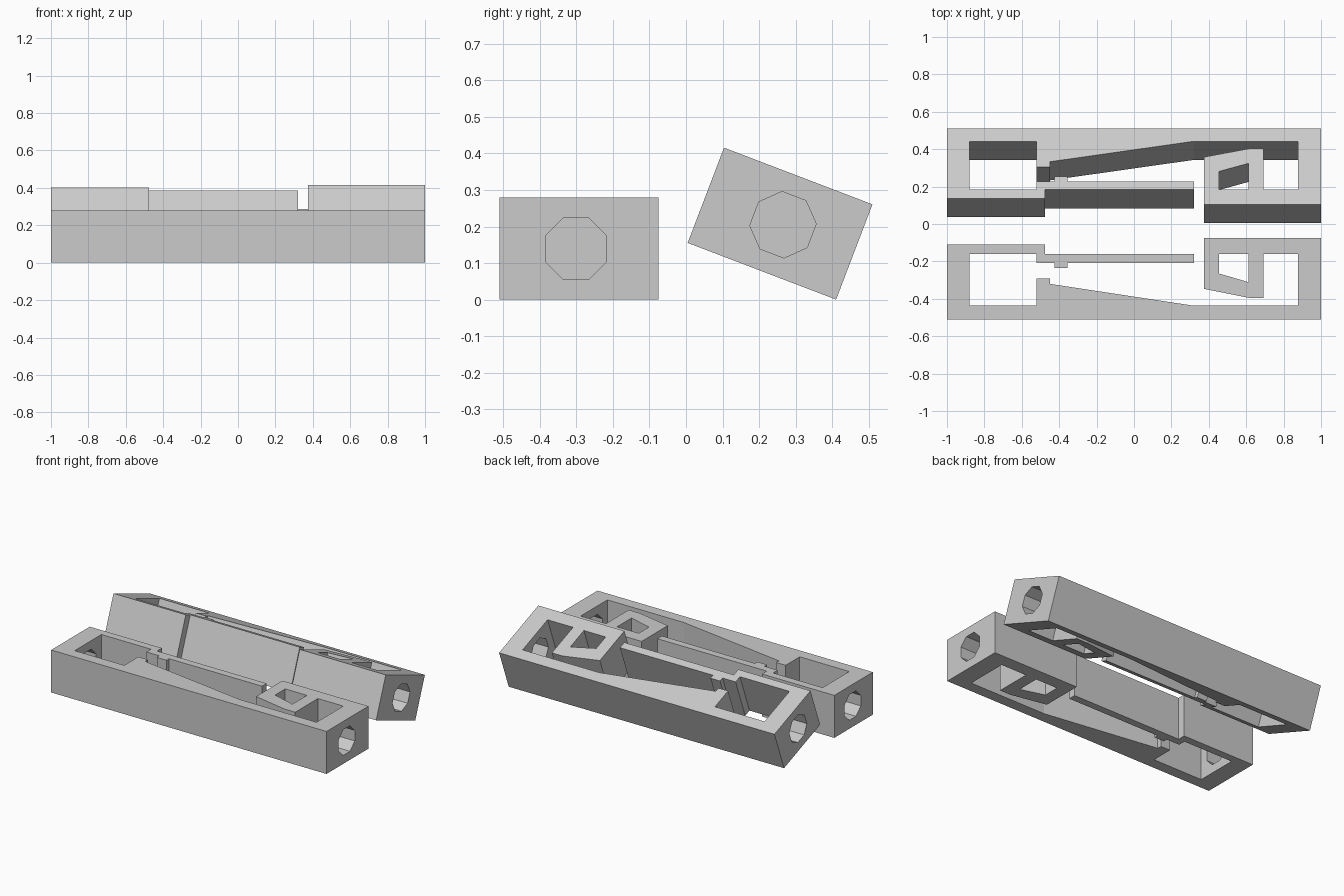
import bpy, bmesh, math
from mathutils import Matrix

if "Cube" in bpy.data.objects:
    bpy.data.objects.remove(bpy.data.objects["Cube"])

HEIGHT = 0.279
MID_Y = -0.2925          # middle of the flat clip's width

grey = bpy.data.materials.new("light_grey")
grey.diffuse_color = (0.6, 0.6, 0.6, 1)
grey.use_nodes = True
grey.node_tree.nodes["Principled BSDF"].inputs["Base Color"].default_value = grey.diffuse_color


def prism(name, outline, height):
    """Extrude a plan outline, centred on z = 0 and on the clip's width."""
    bm = bmesh.new()
    face = bm.faces.new([bm.verts.new((x, y - MID_Y, -height / 2)) for x, y in outline])
    top = bmesh.ops.extrude_face_region(bm, geom=[face])
    verts = [v for v in top["geom"] if isinstance(v, bmesh.types.BMVert)]
    bmesh.ops.translate(bm, verts=verts, vec=(0, 0, height))
    bmesh.ops.recalc_face_normals(bm, faces=bm.faces[:])
    return finish(name, bm)


def finish(name, bm):
    mesh = bpy.data.meshes.new(name)
    bm.to_mesh(mesh)
    bm.free()
    mesh.materials.append(grey)
    obj = bpy.data.objects.new(name, mesh)
    bpy.context.collection.objects.link(obj)
    return obj


def bore(name, x):
    """Octagonal cutter lying along x, through one end wall."""
    bm = bmesh.new()
    turn = (Matrix.Translation((x, -0.301 - MID_Y, 0)) @ Matrix.Rotation(math.pi / 2, 4, 'Y')
            @ Matrix.Rotation(math.pi / 8, 4, 'Z'))
    bmesh.ops.create_cone(bm, cap_ends=True, segments=8, radius1=0.0909,
                          radius2=0.0909, depth=0.3, matrix=turn)
    return finish(name, bm)


# Clip plan: back rail, end block with hook, sloped ramp, left frame, thin spring arm
plan = [(-1, -0.51), (1, -0.51), (1, -0.075), (0.375, -0.075),
        (0.375, -0.347), (0.615, -0.395), (0.692, -0.395), (0.692, -0.16),
        (0.877, -0.16), (0.877, -0.437), (0.32, -0.437), (-0.45, -0.32),
        (-0.45, -0.291), (-0.52, -0.291), (-0.52, -0.437), (-0.88, -0.437),
        (-0.88, -0.16), (-0.52, -0.16), (-0.52, -0.208), (-0.425, -0.208),
        (-0.425, -0.235), (-0.355, -0.235), (-0.355, -0.208), (0.32, -0.208),
        (0.32, -0.16), (-0.475, -0.16), (-0.475, -0.11), (-1, -0.11)]
window = [(0.455, -0.16), (0.613, -0.16), (0.613, -0.311), (0.455, -0.265)]

# Placement of each clip: name, y, z, tilt about x
for name, y, z, tilt in (("flat_clip", MID_Y, HEIGHT / 2, 0),
                         ("tilted_clip", 0.2575, 0.208, 159.1)):
    clip = prism(name, plan, HEIGHT)
    cutters = [prism(name + "_window_cutter", window, HEIGHT + 0.2),
               bore(name + "_left_bore_cutter", -0.98),
               bore(name + "_right_bore_cutter", 0.98)]
    for cutter in cutters:
        cutter.parent = clip
        cutter.hide_render = True
        cutter.display_type = 'WIRE'
        mod = clip.modifiers.new(cutter.name, 'BOOLEAN')
        mod.operation = 'DIFFERENCE'
        mod.solver = 'EXACT'
        mod.object = cutter
    clip.location = (0, y, z)
    clip.rotation_euler = (math.radians(tilt), 0, 0)
